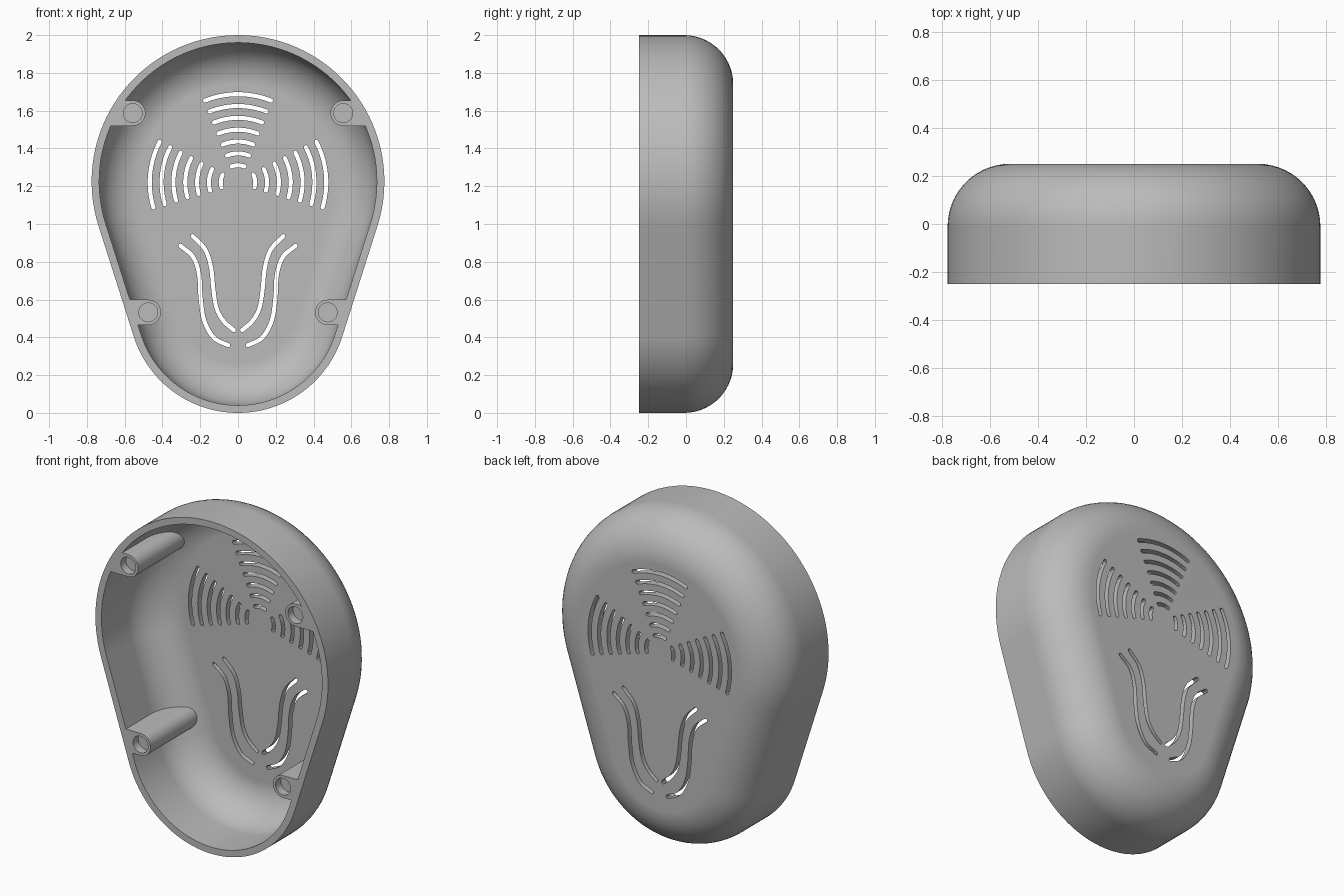
import bpy, bmesh
from math import sin, cos, pi, asin, radians
from mathutils import Vector

if "Cube" in bpy.data.objects:
    bpy.data.objects.remove(bpy.data.objects["Cube"], do_unlink=True)

FRONT, BACK = -0.25, 0.25
TOP_R, LOW_R = 0.775, 0.579
TOP_Z, LOW_Z = 2 - TOP_R, LOW_R
WALL, FILLET = 0.04, 0.26

grey = bpy.data.materials.new("shell grey")
grey.use_nodes = True
colour = (0.5, 0.5, 0.5, 1)
grey.diffuse_color = colour
grey.node_tree.nodes["Principled BSDF"].inputs["Base Color"].default_value = colour


def arc(cx, cz, r, start, end, n):
    return [Vector((cx + r * cos(start + (end - start) * i / n),
                    cz + r * sin(start + (end - start) * i / n))) for i in range(n + 1)]


def outline(inset):
    """Egg outline: two circles joined by their tangents."""
    a = asin((TOP_R - LOW_R) / (TOP_Z - LOW_Z))
    return (arc(0, TOP_Z, TOP_R - inset, -a, pi + a, 64)
            + arc(0, LOW_Z, LOW_R - inset, pi + a, 2 * pi - a, 44))


def add_loft(bm, rings):
    """Closed solid through a list of (outline, y) rings."""
    loops = [[bm.verts.new((p.x, y, p.y)) for p in pts] for pts, y in rings]
    for a, b in zip(loops, loops[1:]):
        for i in range(len(a)):
            j = (i + 1) % len(a)
            bm.faces.new((a[i], a[j], b[j], b[i]))
    bm.faces.new(loops[0][::-1])
    bm.faces.new(loops[-1])


def make_object(name, solids):
    bm = bmesh.new()
    for rings in solids:
        add_loft(bm, rings)
    bmesh.ops.recalc_face_normals(bm, faces=bm.faces)
    mesh = bpy.data.meshes.new(name)
    bm.to_mesh(mesh)
    bm.free()
    mesh.materials.append(grey)
    ob = bpy.data.objects.new(name, mesh)
    bpy.context.collection.objects.link(ob)
    return ob


def pod(inset, front, steps=14):
    """Egg-shaped solid with a rounded back edge."""
    r = FILLET - inset
    rings = [(outline(inset), front)]
    for i in range(steps + 1):
        t = pi / 2 * i / steps
        rings.append((outline(inset + r * (1 - cos(t))), BACK - FILLET + r * sin(t)))
    return rings


def ribbon(path, half=0.011):
    """Round-ended slot outline along a path."""
    left, right = [], []
    for i, p in enumerate(path):
        d = (path[min(i + 1, len(path) - 1)] - path[max(i - 1, 0)]).normalized()
        n = Vector((-d.y, d.x)) * half
        left.append(p + n)
        right.append(p - n)

    def cap(p, edge):
        v = edge - p
        side = Vector((v.y, -v.x))
        return [p + v * cos(t) + side * sin(t) for t in (pi / 4, pi / 2, 3 * pi / 4)]
    return left + cap(path[-1], left[-1]) + right[::-1] + cap(path[0], right[0])


def spline(points, n=7):
    """Smooth path through the points."""
    p = [Vector(q) for q in points]
    p = [2 * p[0] - p[1]] + p + [2 * p[-1] - p[-2]]
    out = []
    for a, b, c, d in zip(p, p[1:], p[2:], p[3:]):
        for i in range(n):
            t = i / n
            out.append(0.5 * (2 * b + (c - a) * t + (2 * a - 5 * b + 4 * c - d) * t * t
                              + (3 * b - a - 3 * c + d) * t ** 3))
    return out + [p[-2]]


def mirrored(pts, side):
    return [Vector((p.x * side, p.y)) for p in pts]


def cut(target, cutter):
    cutter.hide_render = True
    mod = target.modifiers.new("cut", "BOOLEAN")
    mod.operation, mod.solver, mod.object = "DIFFERENCE", "EXACT", cutter
    bpy.context.view_layer.objects.active = target
    bpy.ops.object.modifier_apply(modifier=mod.name)
    bpy.data.objects.remove(cutter, do_unlink=True)


# Screw posts with webs to the wall, and their blind holes
posts, cuts = [], []
for x, z in ((0.557, 1.587), (0.475, 0.532)):
    r = 0.067
    post = arc(x, z, r, pi / 2, 3 * pi / 2, 20) + [Vector((1, z - r)), Vector((1, z + r))]
    hole = arc(x, z, 0.05, 0, 2 * pi, 28)[:-1]
    for side in (1, -1):
        posts.append([(mirrored(post, side), -0.4), (mirrored(post, side), 0.3)])
        cuts.append([(mirrored(hole, side), -0.4), (mirrored(hole, side), FRONT + 0.05)])

# Three fans of curved vents
slots = []
for heading in (90, 5.5, 174.5):
    for i in range(7):
        mid, spread = radians(heading), radians(22)
        slots.append(ribbon(arc(0, 1.22, 0.091 + 0.0627 * i, mid - spread, mid + spread, 14)))

# Paired S-shaped vents
inner = spline([(0.24, 0.936), (0.172, 0.862), (0.142, 0.765), (0.13, 0.65),
                (0.112, 0.55), (0.075, 0.485), (0.022, 0.438)])
outer = spline([(0.305, 0.885), (0.238, 0.826), (0.206, 0.732), (0.198, 0.61),
                (0.179, 0.49), (0.128, 0.398), (0.052, 0.358)])
for path in (inner, outer):
    for side in (1, -1):
        slots.append(ribbon(mirrored(path, side)))
cuts += [[(s, 0.1), (s, 0.4)] for s in slots]

# Hollow the pod, leaving the posts, then cut vents and holes
shell = make_object("back_shell", [pod(0, FRONT)])
cavity = make_object("cavity_cutter", [pod(WALL, FRONT - 0.05)])
cut(cavity, make_object("post_cutter", posts))
cut(shell, cavity)
cut(shell, make_object("vent_cutter", cuts))

# Smooth shading with crisp edges
bpy.ops.object.select_all(action="DESELECT")
shell.select_set(True)
bpy.context.view_layer.objects.active = shell
bpy.ops.object.shade_smooth_by_angle(angle=radians(30))
weighted = shell.modifiers.new("even shading", "WEIGHTED_NORMAL")
weighted.keep_sharp = True
